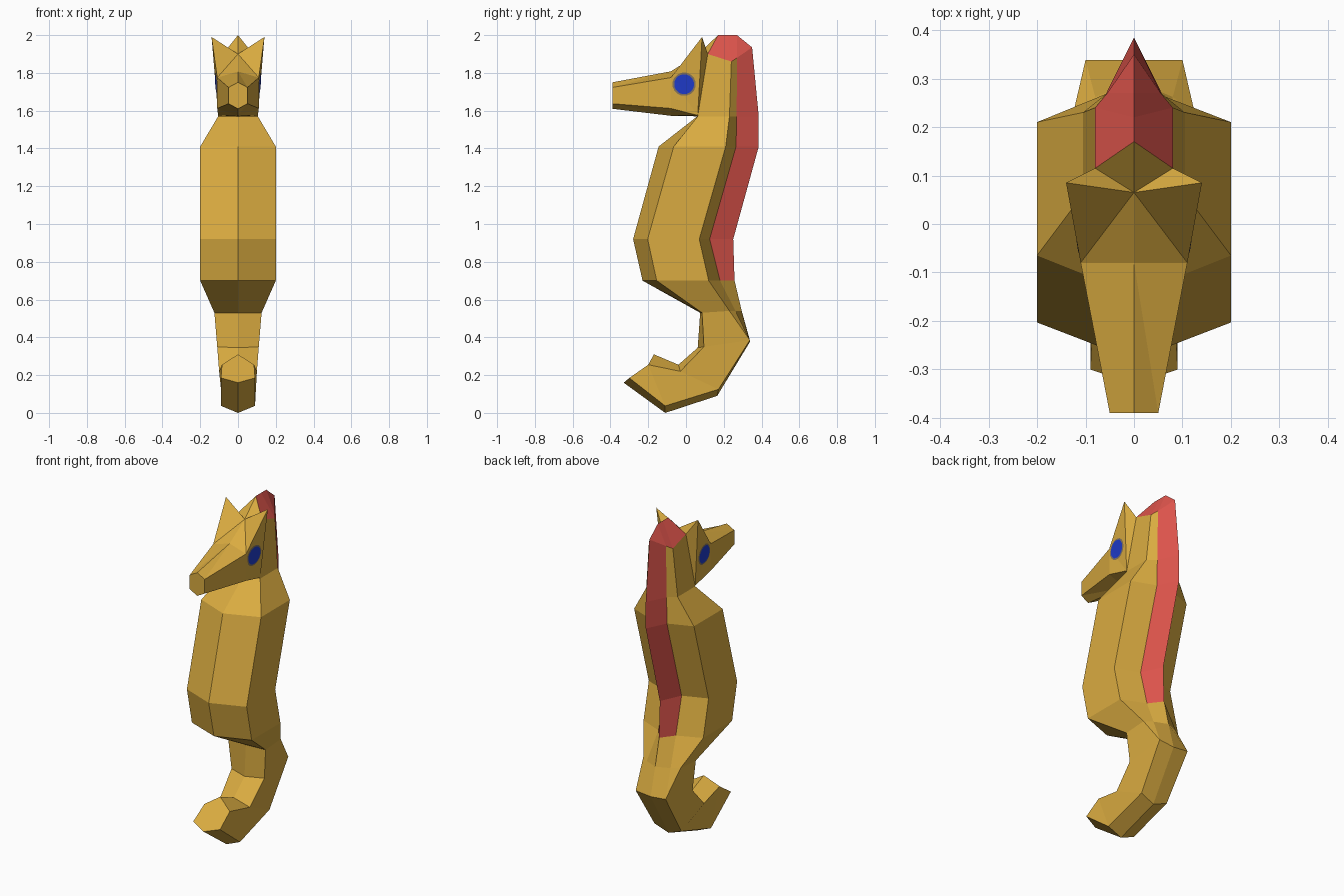
import bpy, bmesh, math
from mathutils import Vector
from mathutils.bvhtree import BVHTree

if "Cube" in bpy.data.objects:
    bpy.data.objects.remove(bpy.data.objects["Cube"])


def material(name, rgb):
    m = bpy.data.materials.new(name)
    m.diffuse_color = (*rgb, 1)
    m.use_nodes = True
    m.node_tree.nodes["Principled BSDF"].inputs["Base Color"].default_value = m.diffuse_color
    return m


YELLOW = material("golden yellow", (0.70, 0.41, 0.052))
RED = material("coral red", (0.73, 0.09, 0.072))
BLUE = material("eye blue", (0.014, 0.045, 0.60))
GREY = material("eye rim grey", (0.24, 0.18, 0.11))


def finish(bm, name, mats):
    bmesh.ops.recalc_face_normals(bm, faces=bm.faces)
    me = bpy.data.meshes.new(name)
    bm.to_mesh(me)
    for m in mats:
        me.materials.append(m)
    ob = bpy.data.objects.new(name, me)
    bpy.context.collection.objects.link(ob)
    return ob


def loft(halves, paint=lambda row, seg: 0):
    """Skin mirrored half sections; coincident points collapse into one."""
    bm, known = bmesh.new(), {}

    def vert(p):
        key = tuple(round(c, 4) for c in p)
        if key not in known:
            known[key] = bm.verts.new(p)
        return known[key]

    def face(vs, mat=0):
        vs = list(dict.fromkeys(vs))
        if len(vs) > 2 and not bm.faces.get(vs):
            bm.faces.new(vs).material_index = mat

    rings = []
    for h in halves:
        full = list(h) + [(-x, y, z) for x, y, z in h[-2:0:-1]]
        rings.append([vert(p) for p in full])
    n = len(rings[0])
    for row, (a, b) in enumerate(zip(rings, rings[1:])):
        for i in range(n):
            j = (i + 1) % n
            face([a[i], a[j], b[j], b[i]], paint(row, i))
    face(rings[0])
    face(rings[-1])
    return bm


# Body: crown ridge, neck top, then torso sections down to the belly
body = [
    [(0, .17, 2), (0, .17, 2), (0, .22, 2), (0, .27, 2), (0, .27, 2)],
    [(0, .065, 1.9), (.08, .115, 1.9), (.08, .24, 1.86), (.055, .27, 1.88), (0, .35, 1.935)],
]
# z, half width, then y of front ridge, front corner, back corner, crest base, crest ridge
for z, w, yf, yfc, ybc, yb, yr in [
    (1.57, .105, .06, .062, .23, .268, .385),
    (1.41, .20, -.145, -.065, .21, .265, .385),
    (0.92, .20, -.28, -.203, .07, .125, .25),
    (0.70, .20, -.23, -.155, .12, .18, .257),
]:
    body.append([(0, yf, z), (w, yfc, z), (w, ybc, z), (.058, yb, z), (0, yr, z)])

# Tail root, then the curl: inner ridge, inner corner, outer corner, outer ridge
body.append([(0, .075, .53), (.125, .085, .53), (.125, .23, .54), (.08, .262, .54), (0, .295, .54)])
for wi, wo, a, b, c, d in [
    (.11, .10, (.062, .345), (.095, .35), (.338, .385), (.338, .375)),
    (.10, .09, (-.04, .255), (-.03, .22), (.172, .125), (.165, .09)),
    (.085, .09, (-.17, .31), (-.2, .255), (-.11, .037), (-.11, 0)),
    (.085, .09, (-.17, .31), (-.2, .255), (-.30, .185), (-.33, .16)),
]:
    body.append([(0, *a), (wi, *b), (wo, *c), (wo, *c), (0, *d)])


def crest_paint(row, seg):
    if row == 0:                       # crown, except its front
        return int(seg not in (0, 7))
    return int(row < 5 and seg in (3, 4))


finish(loft(body, crest_paint), "body_and_tail", [YELLOW, RED])

# Head: snout tip, brow, ears, join to the neck
head = loft([
    [(0, -.39, 1.61), (.05, -.39, 1.637), (.05, -.39, 1.723), (0, -.39, 1.75)],
    [(0, -.08, 1.573), (.11, -.08, 1.612), (.11, -.08, 1.775), (0, -.08, 1.808)],
    [(0, .06, 1.57), (.105, .062, 1.575), (.14, .085, 1.99), (0, .065, 1.9)],
    [(0, .06, 1.57), (.105, .062, 1.575), (.08, .115, 1.9), (0, .065, 1.9)],
])
bmesh.ops.triangulate(head, faces=[f for f in head.faces if len(f.verts) == 4])
finish(head, "head", [YELLOW])
surface = BVHTree.FromBMesh(head)


def eye_plate(name, radius, lift, mat):
    """Thin disc draped on both sides of the head."""
    bm = bmesh.new()
    for side in (-1, 1):
        def drape(r, t):
            y, z = -.01 + r * math.cos(t), 1.74 + r * math.sin(t)
            hit = surface.ray_cast(Vector((side, y, z)), Vector((-side, 0, 0)))[0]
            return bm.verts.new((hit.x + side * lift, y, z))
        angles = [2 * math.pi * (k + .5) / 16 for k in range(16)]
        centre = drape(0, 0)
        mid = [drape(radius / 2, t) for t in angles]
        rim = [drape(radius, t) for t in angles]
        for k in range(16):
            j = (k + 1) % 16
            for vs in ([centre, mid[k], mid[j]], [mid[k], rim[k], rim[j], mid[j]]):
                f = bm.faces.new(vs if side > 0 else vs[::-1])
    me = bpy.data.meshes.new(name)
    bm.to_mesh(me)
    me.materials.append(mat)
    bpy.context.collection.objects.link(bpy.data.objects.new(name, me))


eye_plate("eye_rims", .062, .002, GREY)
eye_plate("eyes", .053, .004, BLUE)
